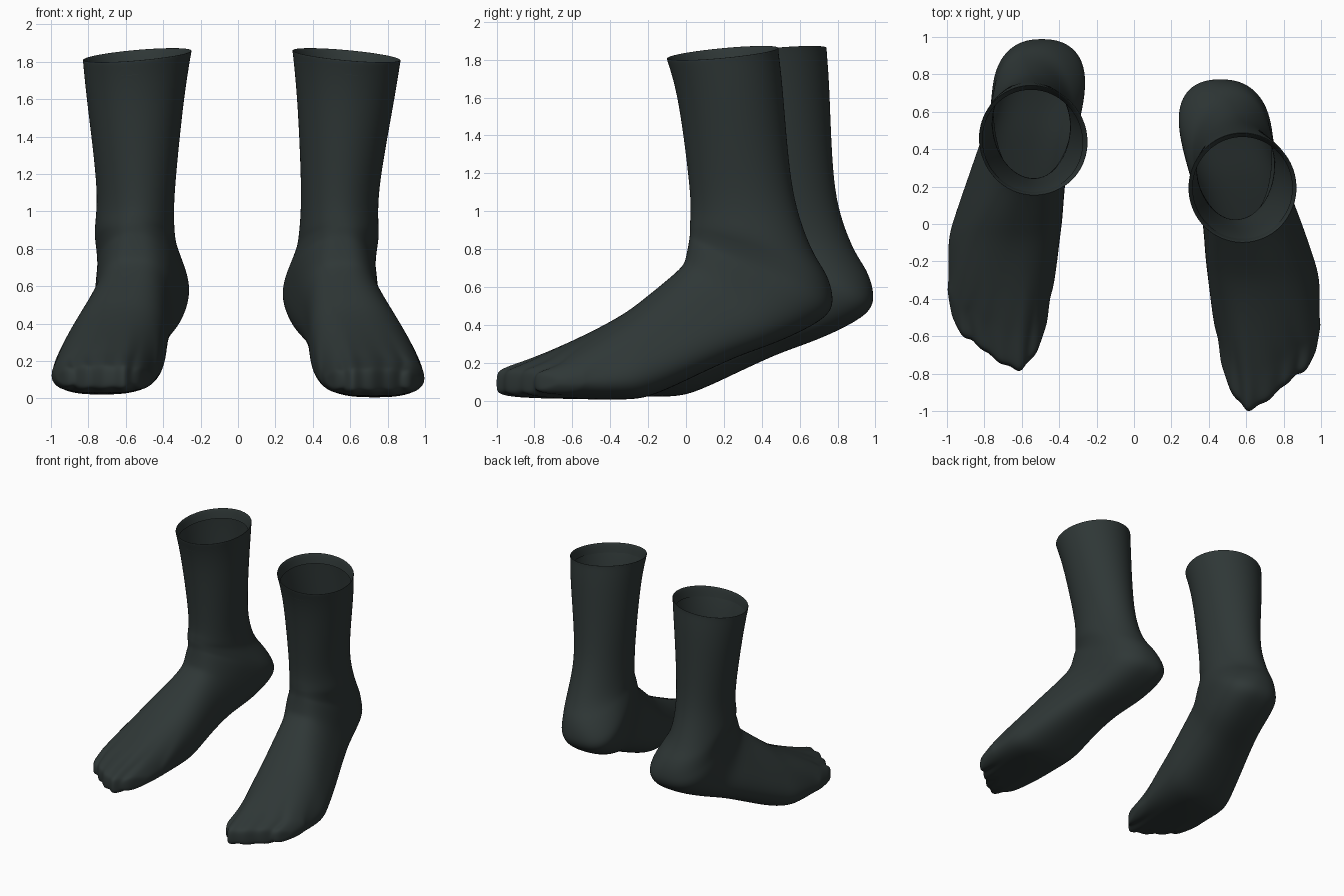
import bpy, bmesh, math

if "Cube" in bpy.data.objects:
    bpy.data.objects.remove(bpy.data.objects["Cube"])

SEG = 48
mat = bpy.data.materials.new("dark_green_grey_fabric")
mat.diffuse_color = (0.028, 0.038, 0.037, 1)
mat.use_nodes = True
mat.node_tree.nodes["Principled BSDF"].inputs["Base Color"].default_value = mat.diffuse_color

# Key sections from toes to cuff:
# front y, z | back y, z | centre x front, back | half width
KEYS = [
    (-.79, .17, -.79, .03, .72, .72, .26),
    (-.70, .21, -.70, .015, .72, .725, .275),
    (-.60, .275, -.58, .01, .69, .725, .28),
    (-.33, .455, -.32, .005, .63, .73, .28),
    (-.20, .555, -.17, .03, .60, .705, .27),
    (-.09, .645, .05, .13, .57, .66, .245),
    (-.02, .71, .28, .235, .555, .59, .228),
    (0, .76, .50, .315, .55, .51, .228),
    (.015, .84, .74, .44, .55, .46, .238),
    (.02, .88, .775, .555, .55, .465, .228),
    (.02, .92, .735, .68, .55, .505, .216),
    (.022, .97, .662, .80, .545, .535, .214),
    (.02, 1.12, .562, 1.10, .545, .545, .207),
    (-.04, 1.58, .515, 1.60, .574, .574, .258),
    (-.103, 1.81, .49, 1.865, .58, .58, .291),
]
TOES = [(.45, -.73), (.52, -.89), (.60, -1), (.72, -.94), (.81, -.85), (.92, -.77), (1, -.66)]


def clamp(v):
    return min(max(v, 0), 1)


def catmull(p0, p1, p2, p3, t):
    return tuple(b + .5 * t * (c - a + t * (2 * a - 5 * b + 4 * c - d + t * (3 * (b - c) + d - a)))
                 for a, b, c, d in zip(p0, p1, p2, p3))


def sections():
    """Toe cap, smoothed key sections, then the turned-in hem."""
    _, fz, _, bz, xf, xb, hw = KEYS[0]
    out = [(-.825, fz - .045, -.825, bz + .03, xf, xb, hw - .02),
           (-.815, fz - .015, -.815, bz + .012, xf, xb, hw - .007)]
    n = len(KEYS)
    for i in range(n - 1):
        quad = [KEYS[min(max(i + k, 0), n - 1)] for k in (-1, 0, 1, 2)]
        out += [catmull(*quad, t) for t in (0, .5)]
    fy, fz, by, bz, xf, xb, hw = KEYS[-1]
    for inset, drop in ((.003, .015), (0, 0), (.01, .004), (.024, .08)):
        out.append((fy + inset, fz - drop, by - inset, bz - drop, xf, xb, hw - inset))
    return out


def toe_line(x):
    """Toe outline: y at a given x."""
    x = min(max(x, TOES[0][0]), TOES[-1][0])
    for (x0, y0), (x1, y1) in zip(TOES, TOES[1:]):
        if x <= x1:
            return y0 + (y1 - y0) * (x - x0) / (x1 - x0)


def power(v, e):
    return math.copysign(abs(v) ** e, v)


def sock(name, side, dy, dz, lean, spread, yaw):
    bm = bmesh.new()
    loops = []
    for fy, fz, by, bz, xf, xb, hw in sections():
        toe = clamp((-fy - .36) / .36) ** 1.3            # toe influence
        pear = .22 * clamp((fy + .7) / .4) * clamp((.75 - bz) / .25)
        square = .75 + .25 * clamp((bz - .4) / .4)
        loop = []
        for i in range(SEG):
            a = 2 * math.pi * i / SEG
            c, s = power(math.cos(a), square), power(math.sin(a), square)
            m = (s + 1) / 2
            dx = hw * c * (1 - pear * s)
            x = xb + (xf - xb) * m + dx
            y = by + (fy - by) * m
            z = bz + (fz - bz) * m
            # slanted toe line with five small lobes
            lobe = (abs(math.sin(5 * math.pi * (c + 1) / 2)) - .6) * toe ** 3
            y += toe * (toe_line(x) + .82 - spread * clamp((x - .62) / .2)) - .022 * lobe
            z += .014 * lobe * s
            # cuff dips outwards, heel turns, leg leans
            z -= .09 * dx * clamp((z - 1.2) / .6)
            x += yaw * max(y, 0)
            k = max(z - .9, 0) / .95 * lean
            loop.append(bm.verts.new((side * (x - 1.25 * k), y + k + dy, z + dz * (z < 1))))
        loops.append(loop)
    for a, b in zip(loops, loops[1:]):
        for i in range(SEG):
            j = (i + 1) % SEG
            bm.faces.new((a[i], a[j], b[j], b[i]))
    # toe end, closed by strips from top to sole
    t = loops[0]
    half = SEG // 2
    bm.faces.new((t[0], t[1], t[-1]))
    bm.faces.new((t[half - 1], t[half], t[half + 1]))
    for i in range(1, half - 1):
        bm.faces.new((t[i], t[i + 1], t[-i - 1], t[-i]))
    bmesh.ops.recalc_face_normals(bm, faces=bm.faces)
    for f in bm.faces:
        f.smooth = True
    me = bpy.data.meshes.new(name)
    bm.to_mesh(me)
    bm.free()
    me.materials.append(mat)
    ob = bpy.data.objects.new(name, me)
    bpy.context.collection.objects.link(ob)
    sub = ob.modifiers.new("smooth", 'SUBSURF')
    sub.levels = sub.render_levels = 2


sock("left_sock", 1, 0, 0, 0, 0, 0)
sock("right_sock", -1, .215, .015, .04, .03, .04)
